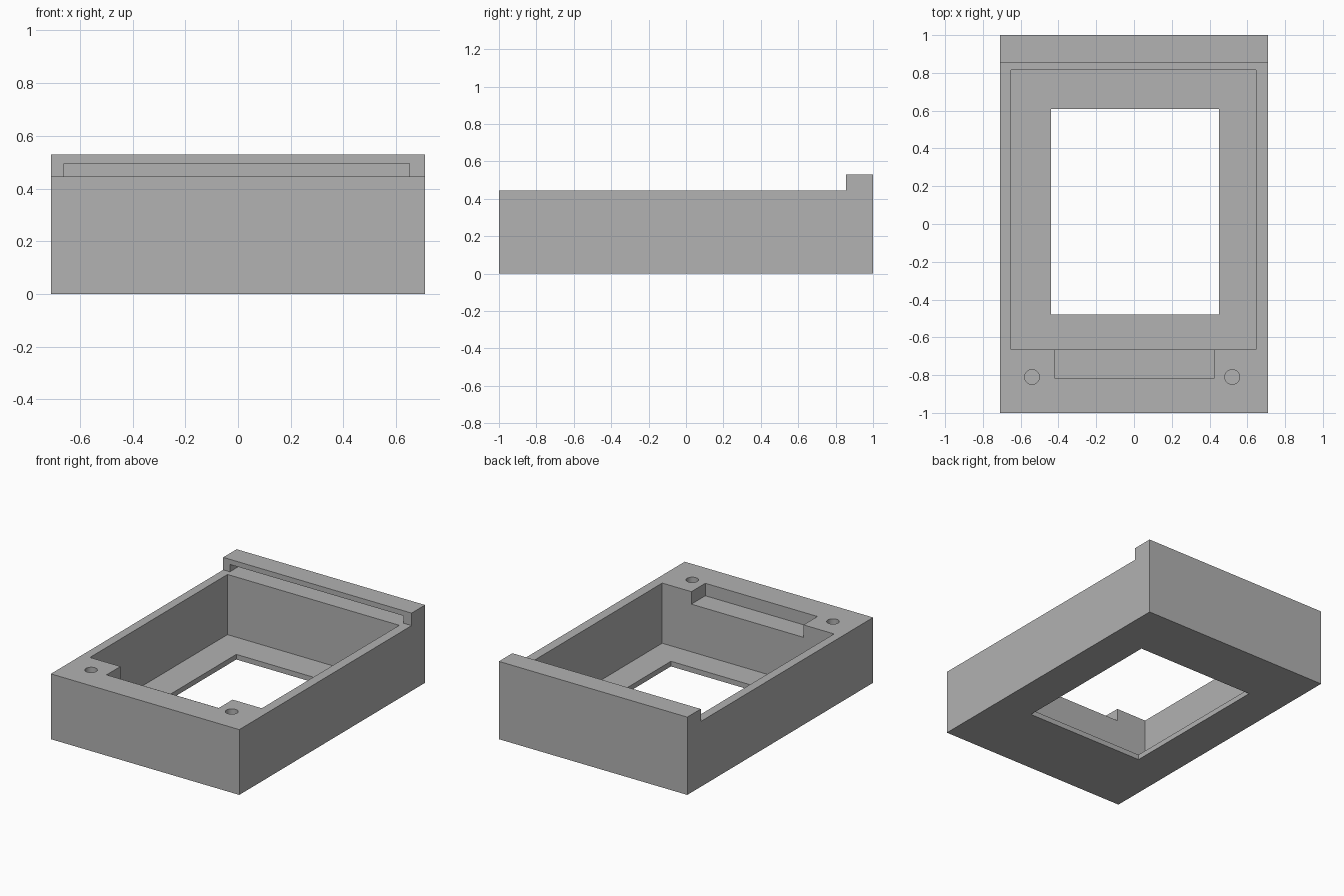
import bpy
import bmesh

cube = bpy.data.objects.get("Cube")
if cube:
    bpy.data.objects.remove(cube, do_unlink=True)

grey = bpy.data.materials.new("plain grey")
grey.use_nodes = True
colour = (0.445, 0.445, 0.445, 1)
grey.diffuse_color = colour
grey.node_tree.nodes["Principled BSDF"].inputs["Base Color"].default_value = colour


def make_object(name, bm):
    bmesh.ops.recalc_face_normals(bm, faces=bm.faces[:])
    mesh = bpy.data.meshes.new(name)
    bm.to_mesh(mesh)
    bm.free()
    mesh.materials.append(grey)
    obj = bpy.data.objects.new(name, mesh)
    bpy.context.collection.objects.link(obj)
    return obj


def box(name, x, y, z):
    bm = bmesh.new()
    for v in bmesh.ops.create_cube(bm, size=1)["verts"]:
        v.co = [r[0] if c < 0 else r[1] for c, r in zip(v.co, (x, y, z))]
    return make_object(name, bm)


def cylinder(name, x, y, radius, low, high):
    bm = bmesh.new()
    bmesh.ops.create_cone(bm, cap_ends=True, segments=32, radius1=radius,
                          radius2=radius, depth=high - low)
    bmesh.ops.translate(bm, verts=bm.verts[:], vec=(x, y, (low + high) / 2))
    return make_object(name, bm)


HALF, TOP, LIP = 0.71, 0.445, 0.53

# Case body with raised rear lip, extruded across x from its side profile
profile = [(-1, 0), (1, 0), (1, LIP), (0.855, LIP), (0.855, TOP), (-1, TOP)]
bm = bmesh.new()
side = bm.faces.new([bm.verts.new((-HALF, y, z)) for y, z in profile])
extruded = bmesh.ops.extrude_face_region(bm, geom=[side])["geom"]
bmesh.ops.translate(bm, vec=(2 * HALF, 0, 0),
                    verts=[g for g in extruded if isinstance(g, bmesh.types.BMVert)])
case = make_object("case_body", bm)

# Openings: cavity, floor window, front ledge, lip slot and two screw holes
cutters = [
    box("cavity", (-0.65, 0.645), (-0.665, 0.815), (0.035, 0.7)),
    box("floor_window", (-0.44, 0.45), (-0.48, 0.61), (-0.1, 0.2)),
    box("front_ledge", (-0.42, 0.425), (-0.815, -0.6), (0.36, 0.7)),
    box("lip_slot", (-0.66, 0.65), (0.835, 0.955), (TOP, 0.495)),
    cylinder("left_hole", 0.52, -0.81, 0.039, 0.3, 0.6),
    cylinder("right_hole", -0.54, -0.81, 0.039, 0.3, 0.6),
]

bpy.context.view_layer.objects.active = case
for cutter in cutters:
    cutter.hide_render = True
    mod = case.modifiers.new(cutter.name, "BOOLEAN")
    mod.operation = "DIFFERENCE"
    mod.solver = "EXACT"
    mod.object = cutter
    bpy.ops.object.modifier_apply(modifier=mod.name)
    bpy.data.objects.remove(cutter, do_unlink=True)

# Smooth only the round hole walls
bpy.ops.object.select_all(action="DESELECT")
case.select_set(True)
bpy.ops.object.shade_smooth_by_angle()
